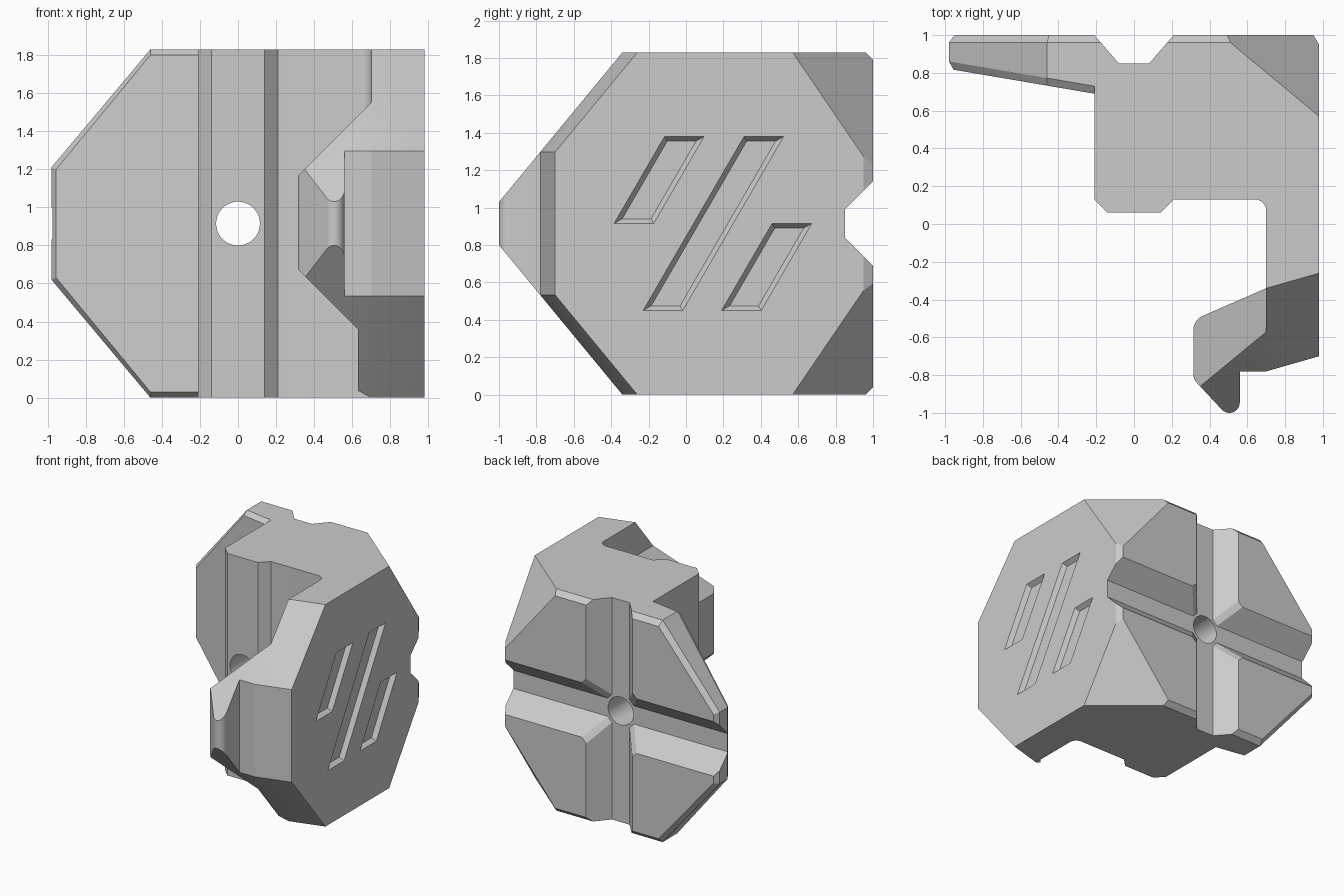
import bpy, bmesh
from math import sin, cos, radians, pi

if "Cube" in bpy.data.objects:
    bpy.data.objects.remove(bpy.data.objects["Cube"])

H = 1.83          # full height
MID = H / 2       # mirror plane in z

grey = bpy.data.materials.new("light_grey")
grey.use_nodes = True
grey.diffuse_color = (0.6, 0.6, 0.6, 1)
grey.node_tree.nodes["Principled BSDF"].inputs["Base Color"].default_value = (0.6, 0.6, 0.6, 1)


def make(name, bm):
    bmesh.ops.recalc_face_normals(bm, faces=bm.faces)
    mesh = bpy.data.meshes.new(name)
    bm.to_mesh(mesh)
    bm.free()
    mesh.materials.append(grey)
    ob = bpy.data.objects.new(name, mesh)
    bpy.context.collection.objects.link(ob)
    return ob


def hull(name, points):
    bm = bmesh.new()
    for p in points:
        bm.verts.new(p)
    res = bmesh.ops.convex_hull(bm, input=bm.verts)
    loose = {g for g in res["geom_interior"] + res["geom_unused"]
             if isinstance(g, bmesh.types.BMVert)}
    bmesh.ops.delete(bm, geom=list(loose), context='VERTS')
    bmesh.ops.dissolve_limit(bm, angle_limit=radians(0.5), verts=bm.verts, edges=bm.edges)
    return make(name, bm)


def prism(name, outline, low, high):
    bm = bmesh.new()
    face = bm.faces.new([bm.verts.new((x, y, low)) for x, y in outline])
    ext = bmesh.ops.extrude_face_region(bm, geom=[face])
    verts = [g for g in ext["geom"] if isinstance(g, bmesh.types.BMVert)]
    bmesh.ops.translate(bm, verts=verts, vec=(0, 0, high - low))
    return make(name, bm)


def combine(target, other, operation):
    mod = target.modifiers.new(operation.lower(), 'BOOLEAN')
    mod.operation, mod.solver, mod.object = operation, 'EXACT', other
    bpy.context.view_layer.objects.active = target
    bpy.ops.object.modifier_apply(modifier=mod.name)
    bpy.data.objects.remove(other)


def arc(cx, cy, r, start, end, steps=8):
    angles = [radians(start + (end - start) * i / steps) for i in range(steps + 1)]
    return [(cx + r * cos(a), cy + r * sin(a)) for a in angles]


def mirrored(points):
    return points + [(x, y, H - z) for x, y, z in points]


# Plan outline: central block, side arm and hooked nose
outline = [(1.1, -0.666), (0.70, -0.78), (0.56, -0.78)]
outline += arc(0.505, -0.945, 0.055, 0, -135, 12)
outline += arc(0.37, -0.80, 0.055, -135, -180, 5)
outline += arc(0.395, -0.56, 0.08, 180, 113)
outline += [(0.70, -0.34)] + arc(0.64, 0.07, 0.06, 0, 90)
outline += [(0.21, 0.13), (0.14, 0.06), (-0.14, 0.06), (-0.21, 0.13), (-0.21, 1.1), (1.1, 1.1)]
body = prism("block_body", outline, -0.1, H + 0.1)

# Faceted envelope that trims the body's slopes, rear corners and bevels
envelope = []
for x, shift in ((-1.2, 0), (0.70, 0), (0.98, 0.08)):
    envelope += [(x, y + shift, z) for y, z in ((-0.34, H), (-0.78, 1.21), (-1.0, 1.03))]
envelope += [(-1.2, 0.96, H), (-1.2, 1, 1.79), (0.51, 0.96, H), (0.494, 1, 1.79),
             (0.98, 0.57, H), (0.98, 0.95, 1.272), (0.95, 1, 1.235)]
combine(body, hull("envelope", mirrored(envelope)), 'INTERSECT')

# Diagonal cuts above and below the hook
for cut in ([(0.2, 1.05), (0.70, 1.55), (0.70, 2), (0.2, 2)],
            [(0.2, -0.1), (0.63, -0.1), (0.63, 0.36), (0.2, 0.79)]):
    combine(body, hull("hook_cut", [(x, y, z) for x, z in cut for y in (-1.2, -0.1)]), 'DIFFERENCE')

# Tapered, bevelled wing
full = [(0, H), (-0.46, H), (-0.98, 1.21)]
front_inset = [(0, H - 0.03), (-0.46, H - 0.03), (-0.955, 1.20)]
back_inset = [(0, H - 0.04), (-0.45, H - 0.04), (-0.95, 1.20)]


def front_y(x):
    return 0.69 + 0.17 * (-0.21 - x)


wing_points = [(x, front_y(x), z) for x, z in front_inset]
wing_points += [(x, front_y(x) + 0.04, z) for x, z in full]
wing_points += [(x, 0.96, z) for x, z in full]
wing_points += [(x, 1.0, z) for x, z in back_inset]
combine(body, hull("wing", mirrored(wing_points)), 'UNION')

# Crossed rear channels with eased corners
levels = ((0.85, 0.08, 0.075), (1.1, 0.297, 0.325))
ease = 0.04
vertical, horizontal, crossing = [], [], []
for y, a, b in levels:
    for s in (-1, 1):
        for t in (-1, 1):
            vertical.append((s * a, y, MID + t * 1.2))
            horizontal.append((s * 1.2, y, MID + t * b))
            crossing += [(s * a, y, MID + t * (b + ease)), (s * (a + ease), y, MID + t * b)]
for name, pts in (("vertical_channel", vertical), ("horizontal_channel", horizontal),
                  ("channel_crossing", crossing)):
    combine(body, hull(name, pts), 'DIFFERENCE')

# Round through hole
ring = [2 * pi * i / 48 for i in range(48)]
hole = [(0.115 * cos(a), y, MID + 0.115 * sin(a)) for a in ring for y in (-0.2, 1.2)]
combine(body, hull("through_hole", hole), 'DIFFERENCE')


# Slanted grooves with sloping walls: left edge at the top, top, bottom
def groove_ring(y, top, bottom, inset, x):
    lean, side, width = 0.58, inset * 1.155, 0.212
    pts = []
    for z in (top - inset, bottom + inset):
        left = y + lean * (z - top)
        pts += [(x, left + side, z), (x, left + width - side, z)]
    return pts


for y, top, bottom in ((-0.115, 1.38, 0.915), (0.31, 1.38, 0.45), (0.46, 0.915, 0.45)):
    pts = groove_ring(y, top, bottom, 0.025, 0.945) + groove_ring(y, top, bottom, -0.025, 1.015)
    combine(body, hull("groove", pts), 'DIFFERENCE')

# Smooth fillets, crisp facets
bpy.ops.object.select_all(action='DESELECT')
body.select_set(True)
bpy.context.view_layer.objects.active = body
bpy.ops.object.shade_smooth_by_angle(angle=radians(14))
